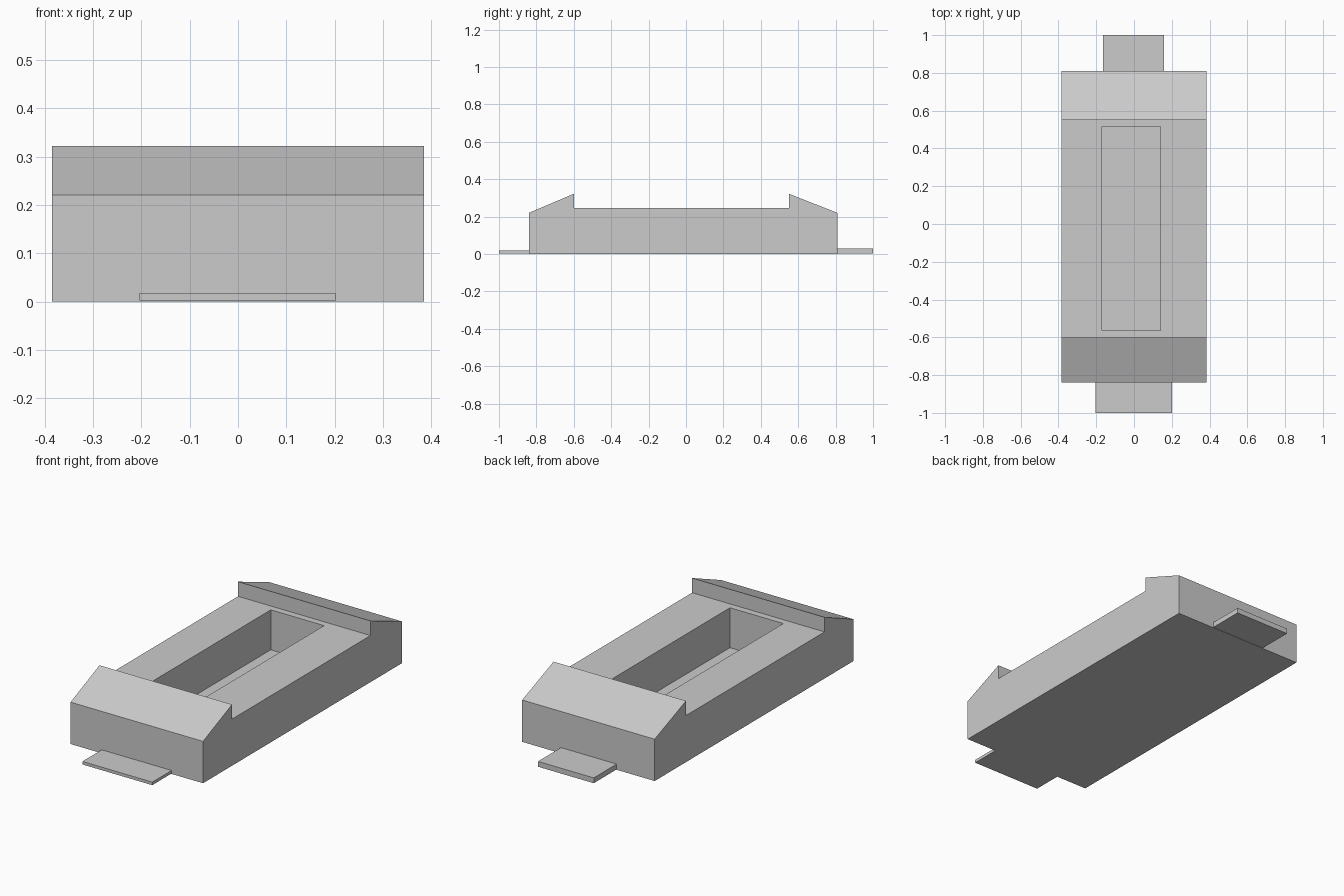
import bpy
import bmesh

if "Cube" in bpy.data.objects:
    bpy.data.objects.remove(bpy.data.objects["Cube"], do_unlink=True)

GREY = (0.6, 0.6, 0.6, 1.0)
grey = bpy.data.materials.new("plain_grey")
grey.use_nodes = True
grey.diffuse_color = GREY
grey.node_tree.nodes["Principled BSDF"].inputs["Base Color"].default_value = GREY


def extrude_profile(name, profile, x0, x1):
    """Sweep a closed (y, z) profile from x0 to x1."""
    bm = bmesh.new()
    face = bm.faces.new([bm.verts.new((x0, y, z)) for y, z in profile])
    swept = bmesh.ops.extrude_face_region(bm, geom=[face])["geom"]
    verts = [v for v in swept if isinstance(v, bmesh.types.BMVert)]
    bmesh.ops.translate(bm, verts=verts, vec=(x1 - x0, 0, 0))
    bmesh.ops.recalc_face_normals(bm, faces=bm.faces)
    mesh = bpy.data.meshes.new(name)
    bm.to_mesh(mesh)
    bm.free()
    mesh.materials.append(grey)
    obj = bpy.data.objects.new(name, mesh)
    bpy.context.collection.objects.link(obj)
    return obj


def box(name, x, y, z):
    profile = [(y[0], z[0]), (y[1], z[0]), (y[1], z[1]), (y[0], z[1])]
    return extrude_profile(name, profile, *x)


# Main body with a sloped raised lip at each end
body = extrude_profile("tray_body", [
    (-0.84, 0), (0.81, 0), (0.81, 0.22), (0.55, 0.322),
    (0.55, 0.245), (-0.60, 0.245), (-0.60, 0.322), (-0.84, 0.22),
], -0.385, 0.385)

# Long rectangular pocket sunk into the deck
cutter = box("pocket_cutter", (-0.17, 0.14), (-0.565, 0.515), (0.035, 0.5))
cutter.hide_render = True
cut = body.modifiers.new("pocket", "BOOLEAN")
cut.operation = "DIFFERENCE"
cut.solver = "EXACT"
cut.object = cutter
bpy.context.view_layer.objects.active = body
bpy.ops.object.modifier_apply(modifier=cut.name)
bpy.data.objects.remove(cutter, do_unlink=True)

# Flat tabs at the two ends
box("front_tab", (-0.204, 0.202), (-1.0, -0.84), (0.002, 0.018))
box("back_tab", (-0.164, 0.16), (0.81, 1.0), (0.002, 0.03))
